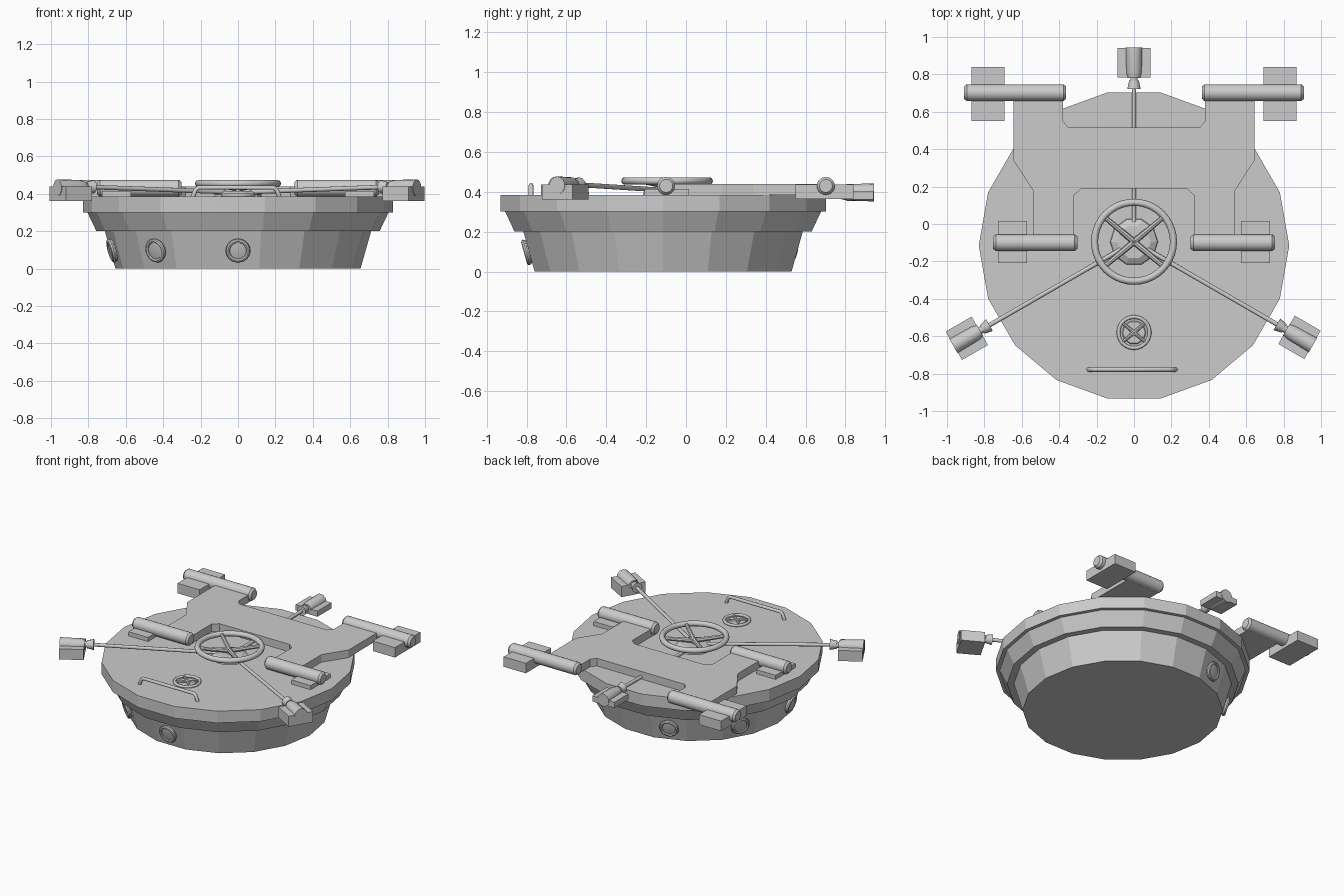
import bpy, bmesh, math
from mathutils import Vector, Matrix

if "Cube" in bpy.data.objects:
    bpy.data.objects.remove(bpy.data.objects["Cube"])


def finish(name, bm, smooth=False):
    bmesh.ops.recalc_face_normals(bm, faces=bm.faces)
    me = bpy.data.meshes.new(name)
    bm.to_mesh(me)
    bm.free()
    ob = bpy.data.objects.new(name, me)
    bpy.context.collection.objects.link(ob)
    if smooth:
        bpy.ops.object.select_all(action='DESELECT')
        ob.select_set(True)
        bpy.context.view_layer.objects.active = ob
        bpy.ops.object.shade_smooth_by_angle(angle=math.radians(40))
    return ob


def frame(origin, axis):
    """Matrix placing local z along axis at origin."""
    q = Vector(axis).to_track_quat('Z', 'Y')
    return Matrix.Translation(origin) @ q.to_matrix().to_4x4()


def lathe(name, profile, n, mat, smooth=False):
    """Closed solid from (radius, height) points."""
    bm = bmesh.new()
    rings = [[bm.verts.new(mat @ Vector((r * math.cos(math.tau * i / n), r * math.sin(math.tau * i / n), z)))
              for i in range(n)] for r, z in profile]
    for a, b in zip(rings, rings[1:]):
        for i in range(n):
            j = (i + 1) % n
            bm.faces.new((a[i], a[j], b[j], b[i]))
    bm.faces.new(rings[0])
    bm.faces.new(rings[-1])
    return finish(name, bm, smooth)


def torus(name, R, r, mat, n=32, m=10):
    bm = bmesh.new()
    g = []
    for i in range(n):
        a = math.tau * i / n
        g.append([])
        for k in range(m):
            b = math.tau * k / m
            d = R + r * math.cos(b)
            g[-1].append(bm.verts.new(mat @ Vector((d * math.cos(a), d * math.sin(a), r * math.sin(b)))))
    for i in range(n):
        for k in range(m):
            i2, k2 = (i + 1) % n, (k + 1) % m
            bm.faces.new((g[i][k], g[i2][k], g[i2][k2], g[i][k2]))
    return finish(name, bm, True)


def rod(name, p, q, r, r2=None, n=12):
    p, q = Vector(p), Vector(q)
    return lathe(name, [(r, 0), (r2 or r, (q - p).length)], n, frame(p, q - p), True)


def box(name, size, center, angle=0):
    bm = bmesh.new()
    m = Matrix.Translation(center) @ Matrix.Rotation(angle, 4, 'Z') @ Matrix.Diagonal((*size, 1))
    bmesh.ops.create_cube(bm, size=1, matrix=m)
    return finish(name, bm)


# Faceted hatch body
CY = -0.115
lathe("hatch_body", [(.655, 0), (.712, .2), (.757, .2), (.805, .3), (.83, .3), (.83, .385)], 18,
      Matrix.Translation((0, CY, 0)))

# Round bosses on the left and front wall facets
for deg in (110, 150, 190, 230, 270):
    a, t = math.radians(deg), math.radians(15.5)
    n = Vector((math.cos(a) * math.cos(t), math.sin(a) * math.cos(t), -math.sin(t)))
    m = frame(Vector((.673 * math.cos(a), CY + .673 * math.sin(a), .1)), n)
    torus("wall_ring", .054, .012, m @ Matrix.Translation((0, 0, .014)), 24, 8)
    lathe("wall_boss", [(.06, -.01), (.06, .014), (.045, .018)], 24, m, True)

# H-shaped hinge plate, half outline mirrored in x
half = [(.35, .515), (.38, .55), (.38, .70), (.645, .70), (.645, .34), (.54, .18),
        (.54, -.10), (.32, -.10), (.32, .155), (.28, .19)]
outline = half + [(-x, y) for x, y in reversed(half)]
bm = bmesh.new()
face = bm.faces.new([bm.verts.new((x, y, .385)) for x, y in outline])
ext = bmesh.ops.extrude_face_region(bm, geom=[face])
bmesh.ops.translate(bm, vec=(0, 0, .055), verts=[v for v in ext['geom'] if isinstance(v, bmesh.types.BMVert)])
finish("hinge_plate", bm)

# Hinge barrels and their blocks
for s in (-1, 1):
    for label, x0, x1, y, bx, bw, by, bl, z0, z1 in (
            ("back", .363, .908, .702, .78, .177, .695, .29, .365, .437),
            ("front", .303, .753, -.10, .65, .155, -.097, .225, .38, .415)):
        L = x1 - x0
        lathe(label + "_hinge_barrel", [(.033, 0), (.045, .014), (.045, L - .014), (.033, L)], 20,
              frame((s * x0, y, .43), (s, 0, 0)), True)
        box(label + "_hinge_block", (bw, bl, z1 - z0), (s * bx, by, (z0 + z1) / 2))

# Locking rods with collar, clamp barrel and clamp block
HY = -.095
for deg, dist, drop in ((90, .957, .035), (210, 1.032, 0), (330, 1.022, 0)):
    a = math.radians(deg)

    def at(d, z):
        return (d * math.cos(a), HY + d * math.sin(a), z - drop)
    rod("locking_rod", at(.08, .41 + drop / 2), at(dist - .1, .437), .012)
    rod("rod_collar", at(dist - .14, .437), at(dist - .095, .437), .036, .026)
    rod("rod_neck", at(dist - .1, .437), at(dist - .07, .437), .02)
    lathe("clamp_barrel", [(.034, 0), (.042, .03), (.045, .165)], 16,
          frame(at(dist - .082, .432), (math.cos(a), math.sin(a), 0)), True)
    top = .438 - drop
    box("clamp_block", (.16, .175, top - .362), (dist * math.cos(a), HY + dist * math.sin(a), (top + .362) / 2), a)


# Hand wheels: rim, crossed spokes, hub
def wheel(name, y, z, R, r, hub_z, spoke):
    torus(name + "_rim", R, r, Matrix.Translation((0, y, z)), 40, 10)
    for k in range(4):
        b = math.radians((40, 140, 220, 320)[k])
        rod(name + "_spoke", (0, y, hub_z), (R * math.cos(b), y + R * math.sin(b), z), spoke * 1.3, spoke, 8)
    rod(name + "_hub", (0, y, .38), (0, y, hub_z + spoke), spoke * 2, spoke * 1.6)


lathe("wheel_base", [(.13, .38), (.125, .395), (.09, .415)], 10, Matrix.Translation((0, HY, 0)))
wheel("main_wheel", HY, .455, .211, .019, .43, .013)
wheel("small_wheel", -.58, .392, .083, .010, .392, .008)
lathe("small_wheel_base", [(.07, .38), (.06, .39)], 10, Matrix.Translation((0, -.58, 0)))

# Bent grab handle
cu = bpy.data.curves.new("grab_handle", 'CURVE')
cu.dimensions = '3D'
cu.bevel_depth = .012
cu.bevel_resolution = 2
cu.use_fill_caps = True
pts = [(-.235, .375), (-.217, .42), (-.20, .433), (.20, .433), (.217, .42), (.235, .375)]
sp = cu.splines.new('POLY')
sp.points.add(len(pts) - 1)
for p, (x, z) in zip(sp.points, pts):
    p.co = (x - .01, -.778, z, 1)
bpy.context.collection.objects.link(bpy.data.objects.new("grab_handle", cu))
